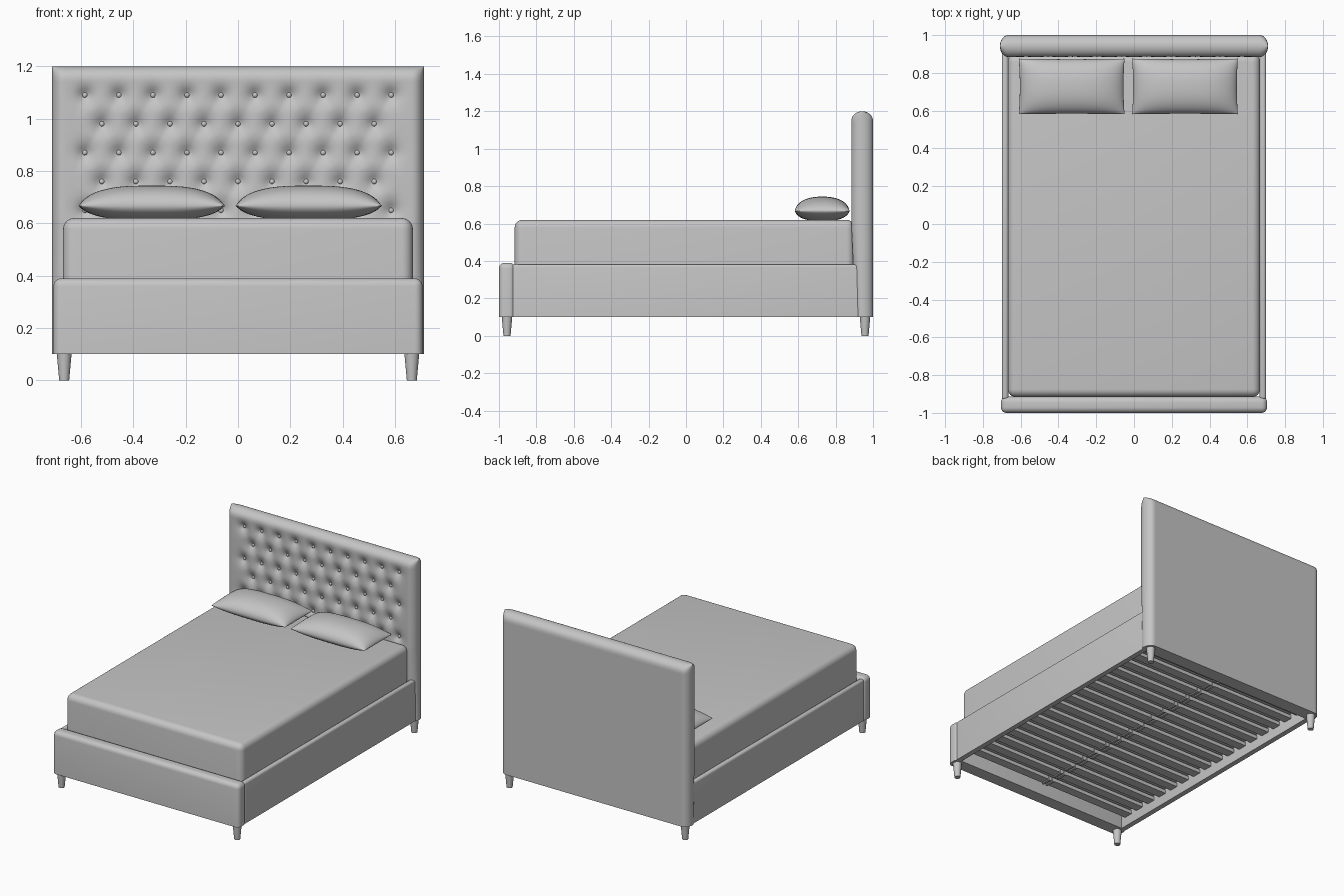
import bpy, bmesh, math
from mathutils import Matrix

if "Cube" in bpy.data.objects:
    bpy.data.objects.remove(bpy.data.objects["Cube"])

grey = bpy.data.materials.new("light_grey_fabric")
grey.diffuse_color = (0.56, 0.56, 0.56, 1)
grey.use_nodes = True
grey.node_tree.nodes["Principled BSDF"].inputs["Base Color"].default_value = grey.diffuse_color


def finish(bm, name, angle=40):
    bmesh.ops.recalc_face_normals(bm, faces=bm.faces)
    me = bpy.data.meshes.new(name)
    bm.to_mesh(me)
    bm.free()
    me.materials.append(grey)
    ob = bpy.data.objects.new(name, me)
    bpy.context.collection.objects.link(ob)
    bpy.ops.object.select_all(action='DESELECT')
    ob.select_set(True)
    bpy.context.view_layer.objects.active = ob
    bpy.ops.object.shade_smooth_by_angle(angle=math.radians(angle))
    return ob


def add_box(bm, lo, hi):
    size = [h - l for l, h in zip(lo, hi)]
    mid = [(h + l) / 2 for l, h in zip(lo, hi)]
    m = Matrix.Translation(mid) @ Matrix.Diagonal((*size, 1))
    bmesh.ops.create_cube(bm, size=1, matrix=m)


def soft_box(name, lo, hi, r, seg=5):
    """Box rounded on every edge except the bottom ones."""
    bm = bmesh.new()
    add_box(bm, lo, hi)
    edges = [e for e in bm.edges if max(v.co.z for v in e.verts) > lo[2] + 1e-4]
    bmesh.ops.bevel(bm, geom=edges, offset=r, segments=seg, profile=0.5, affect='EDGES')
    return finish(bm, name)


def cushion(name, us, vs, surf):
    """Two sheets (side -1 and 1) joined round their borders."""
    bm = bmesh.new()
    nu, nv = len(us), len(vs)
    g = {s: [[bm.verts.new(surf(u, v, s)) for v in vs] for u in us] for s in (-1, 1)}
    for s in (-1, 1):
        for i in range(nu - 1):
            for j in range(nv - 1):
                bm.faces.new((g[s][i][j], g[s][i + 1][j], g[s][i + 1][j + 1], g[s][i][j + 1]))
    ring = ([(i, 0) for i in range(nu - 1)] + [(nu - 1, j) for j in range(nv - 1)]
            + [(i, nv - 1) for i in range(nu - 1, 0, -1)] + [(0, j) for j in range(nv - 1, 0, -1)])
    for (a, b), (c, d) in zip(ring, ring[1:] + ring[:1]):
        bm.faces.new((g[-1][a][b], g[-1][c][d], g[1][c][d], g[1][a][b]))
    bmesh.ops.remove_doubles(bm, verts=bm.verts, dist=1e-5)
    return finish(bm, name, 60)


# Button layout: staggered rows of ten and nine
PX, PZ, Z0 = 0.13, 0.11, 1.09
buttons = []
for row in range(5):
    n = 10 - row % 2
    buttons += [((k - (n - 1) / 2) * PX, Z0 - row * PZ) for k in range(n)]


def edge_round(d, r):
    return math.sqrt(max(0, 1 - (1 - min(d, r) / r) ** 2))


def step(t):
    t = max(0, min(1, t))
    return t * t * (3 - 2 * t)


def tuft_depth(x, z):
    near = min(math.hypot(x - bx, z - bz) for bx, bz in buttons)
    p, q = (x - PX / 2) / PX, (z - Z0) / (2 * PZ)
    crease = 1 - math.sqrt(abs(math.sin(math.pi * (p + q)) * math.sin(math.pi * (p - q))))
    mask = step((0.64 - abs(x)) / 0.06) * step((1.14 - z) / 0.06) * step((z - 0.6) / 0.06)
    return 0.027 * math.exp(-(near / 0.03) ** 1.4) + 0.004 * crease * mask


def headboard_point(x, z, side):
    h = 0.058 * edge_round(0.71 - abs(x), 0.045) * edge_round(1.2 - z, 0.05)
    if side > 0:
        return x, 0.942 + h, z
    # the front thins out below the mattress
    h *= 1 - 0.4 * max(0, 0.6 - z) / 0.5
    return x, 0.942 - h + min(h, tuft_depth(x, z)), z


# Headboard, grid lines packed towards the rounded edges
fine = [0.0, 0.001, 0.004, 0.009, 0.016, 0.025, 0.035]
xs = [-0.71 + f for f in fine] + [-0.665 + 0.01 * i for i in range(134)] + [0.71 - f for f in fine[::-1]]
zs = [0.1 + 0.05 * i for i in range(10)] + [0.58 + 0.01 * i for i in range(58)] + [1.2 - f for f in fine[::-1]]
cushion("headboard", xs, zs, headboard_point)

# Tufting buttons
bm = bmesh.new()
for x, z in buttons:
    m = Matrix.Translation((x, 0.908, z)) @ Matrix.Diagonal((1, 0.7, 1, 1))
    bmesh.ops.create_uvsphere(bm, u_segments=10, v_segments=6, radius=0.01, matrix=m)
finish(bm, "headboard_buttons")

# Footboard, side rails and mattress
soft_box("footboard", (-0.705, -1.0, 0.1), (0.705, -0.914, 0.39), 0.03)
for s, side in ((-1, "left"), (1, "right")):
    a, b = sorted((s * 0.665, s * 0.7))
    soft_box(side + "_rail", (a, -0.93, 0.1), (b, 0.93, 0.382), 0.015, 4)
soft_box("mattress", (-0.668, -0.916, 0.2), (0.668, 0.9, 0.62), 0.042, 6)


# Pillows with pinched corners
def pillow(name, cx):
    def point(u, v, side):
        t = max(0, 1 - abs(u) ** 3) ** 0.62 * max(0, 1 - abs(v) ** 2.3) ** 0.5
        x = cx + 0.28 * u * (1 - 0.02 * (1 - v * v))
        y = 0.728 + 0.147 * v * (1 - 0.02 * (1 - u * u))
        return x, y, 0.667 + (0.077 if side > 0 else -0.055) * t
    grid = [math.sin(math.pi * (i / 28 - 0.5)) for i in range(29)]
    cushion(name, grid, grid, point)


pillow("left_pillow", -0.33)
pillow("right_pillow", 0.27)

# Slats and their centre clips
slats, clips = bmesh.new(), bmesh.new()
for i in range(16):
    y = -0.85 + i * 0.113
    add_box(slats, (-0.665, y - 0.031, 0.165), (0.665, y + 0.031, 0.19))
    for x in (-0.015, 0.015):
        add_box(clips, (x - 0.008, y - 0.035, 0.158), (x + 0.008, y + 0.035, 0.185))
finish(slats, "slats")
finish(clips, "slat_clips")

# Tapered legs
for sx, side in ((-1, "left"), (1, "right")):
    for y, end in ((-0.957, "front"), (0.957, "back")):
        bm = bmesh.new()
        bmesh.ops.create_cone(bm, cap_ends=True, segments=20, radius1=0.019, radius2=0.029,
                              depth=0.11, matrix=Matrix.Translation((sx * 0.664, y, 0.055)))
        finish(bm, f"{end}_{side}_leg")
